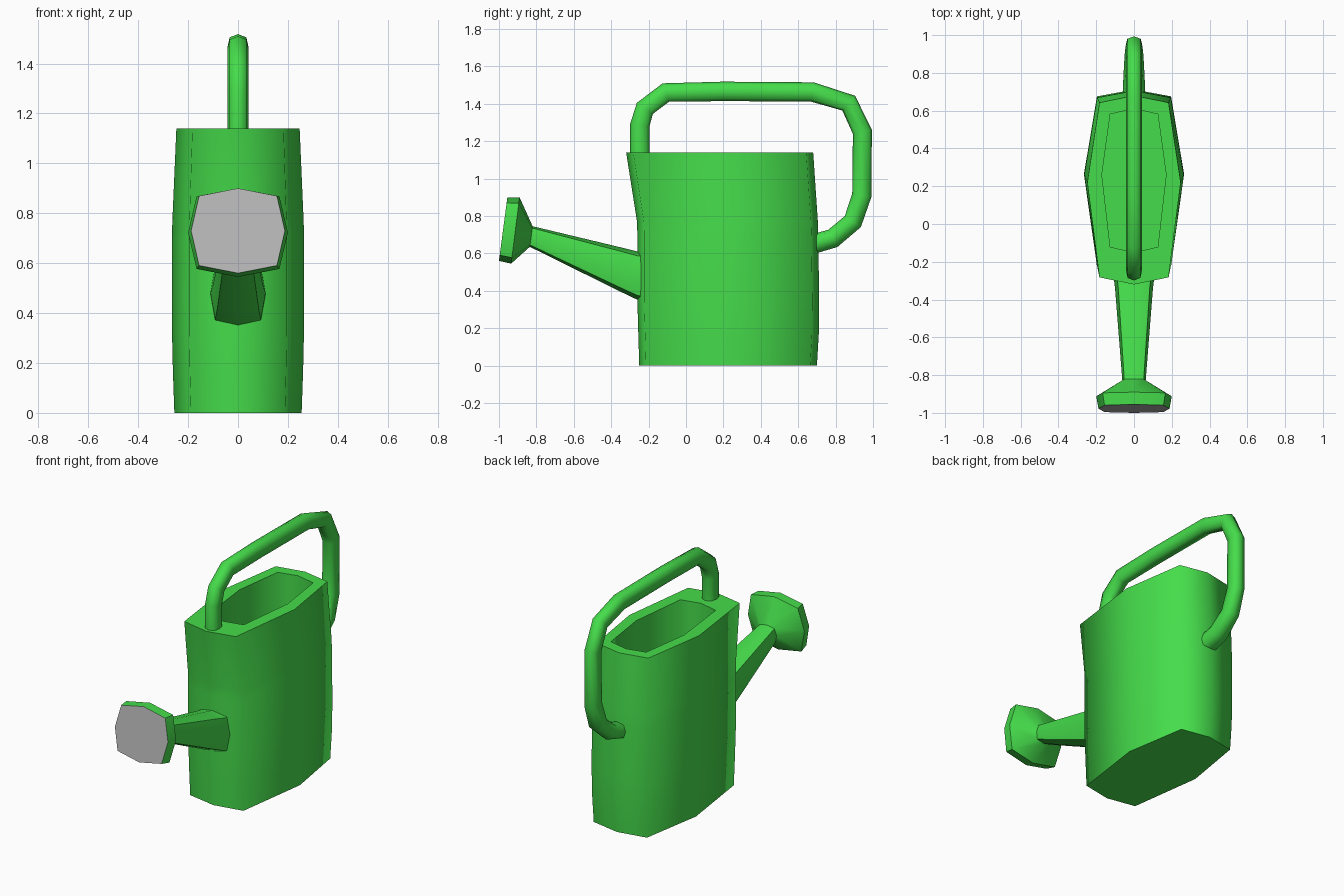
import bpy, bmesh, math
from mathutils import Vector

if "Cube" in bpy.data.objects:
    bpy.data.objects.remove(bpy.data.objects["Cube"])


def material(name, rgb):
    m = bpy.data.materials.new(name)
    m.diffuse_color = (*rgb, 1)
    m.use_nodes = True
    m.node_tree.nodes["Principled BSDF"].inputs["Base Color"].default_value = m.diffuse_color
    return m


GREEN = material("leaf green", (0.06, 0.72, 0.07))
GREY = material("light grey", (0.48, 0.48, 0.48))


def loft(name, rings, kx, kn, shift=0.0, smooth=80, face_rule=None):
    """Skin eight-sided rings; each is (point_a, point_b, half_width) with
    points in (y, z). kx, kn place the diagonal corners."""
    bm = bmesh.new()
    loops = []
    for a, b, rx in rings:
        a, b = Vector((0, *a)), Vector((0, *b))
        c, n = (a + b) / 2, (b - a) / 2
        spots = [(0, -1), (kx, -kn), (1, shift), (kx, kn),
                 (0, 1), (-kx, kn), (-1, shift), (-kx, -kn)]
        loops.append([bm.verts.new(c + n * v + Vector((rx * u, 0, 0))) for u, v in spots])
    for p, q in zip(loops, loops[1:]):
        for i in range(8):
            j = (i + 1) % 8
            bm.faces.new((p[i], p[j], q[j], q[i]))
    bm.faces.new(loops[0])
    bm.faces.new(loops[-1])
    bmesh.ops.recalc_face_normals(bm, faces=bm.faces)
    if face_rule:
        for f in bm.faces:
            f.material_index = int(face_rule(f))
    me = bpy.data.meshes.new(name)
    bm.to_mesh(me)
    bm.free()
    me.materials.append(GREEN)
    if face_rule:
        me.materials.append(GREY)
    ob = bpy.data.objects.new(name, me)
    bpy.context.collection.objects.link(ob)
    bpy.ops.object.select_all(action='DESELECT')
    ob.select_set(True)
    bpy.context.view_layer.objects.active = ob
    bpy.ops.object.shade_smooth_by_angle(angle=math.radians(smooth))
    return ob


# Tank: outer wall upwards, across the rim, then down the inside to the floor
tank = [(0, -.25, .70, .255), (.17, -.255, .71, .261), (.35, -.26, .712, .265),
        (.70, -.26, .707, .265), (.77, -.262, .705, .263), (1.14, -.32, .68, .247),
        (1.14, -.15, .61, .17), (.08, -.15, .61, .17)]
loft("tank", [((f, z), (b, z), w) for z, f, b, w in tank], .74, .925, shift=.08)

# Spout, widening into the sprinkler head with a grey front plate
loft("spout", [((-.20, .34), (-.20, .61), .112), ((-.26, .352), (-.26, .61), .11),
               ((-.35, .395), (-.34, .63), .10), ((-.835, .635), (-.82, .745), .062),
               ((-.935, .545), (-.89, .90), .20), ((-1.0, .56), (-.955, .90), .188)],
     .83, .82, smooth=50, face_rule=lambda f: f.normal.y < -.9)

# Handle: bent tube along a path of (y, z, half width)
path = [(-.247, 1.12, .042), (-.247, 1.285, .042), (-.22, 1.375, .042), (-.108, 1.46, .042),
        (.20, 1.466, .042), (.675, 1.463, .042), (.87, 1.403, .042), (.943, 1.25, .042),
        (.940, .91, .045), (.892, .77, .05), (.785, .68, .056), (.68, .65, .06)]
rings = []
for i, (y, z, w) in enumerate(path):
    c = Vector((y, z))
    into = (c - Vector(path[max(i - 1, 0)][:2])).normalized()
    out = (Vector(path[min(i + 1, len(path) - 1)][:2]) - c).normalized()
    t = (into + out).normalized()
    n = Vector((-t.y, t.x)) * .052
    rings.append((c - n, c + n, w))
loft("handle", rings, .8, .75)
